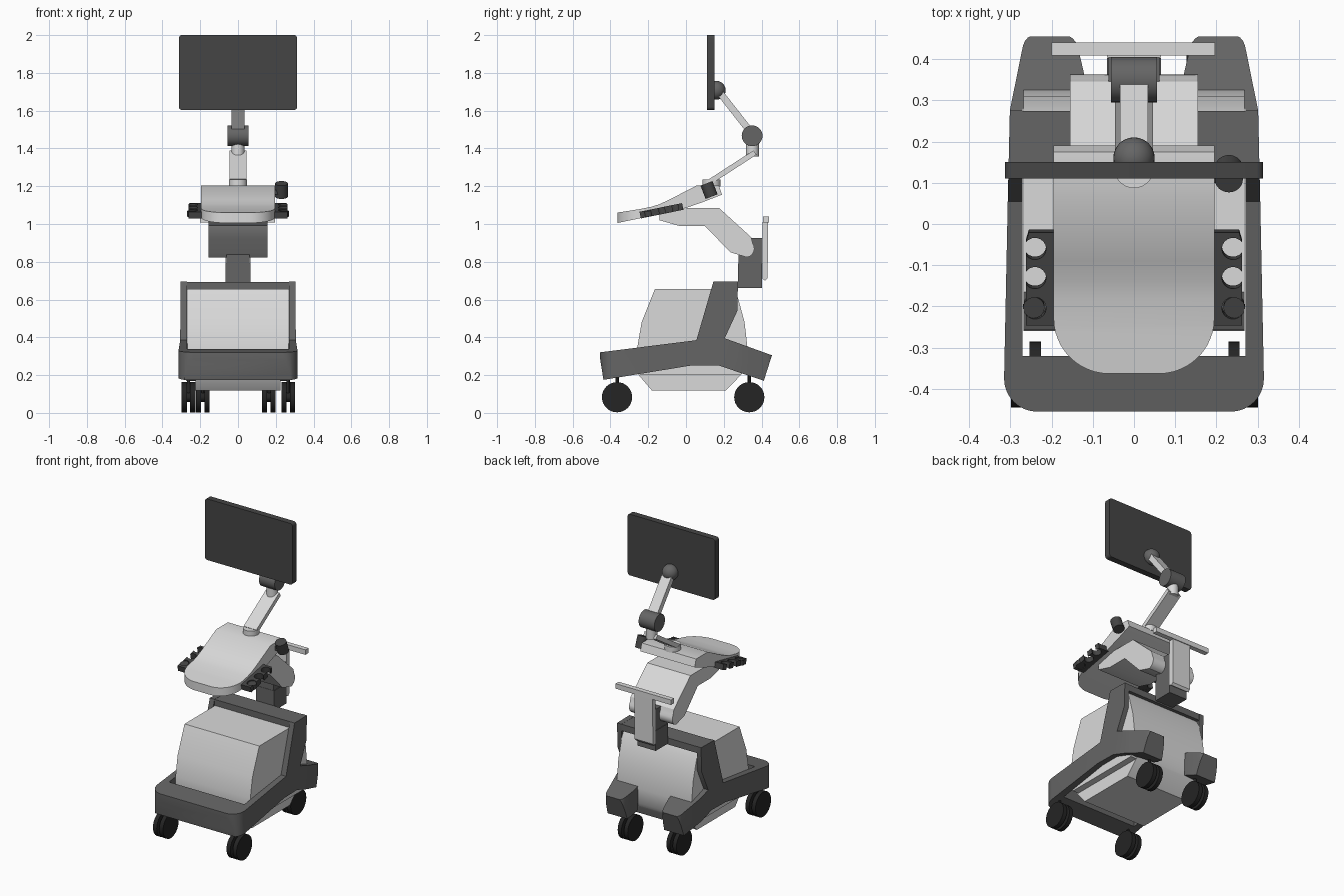
import bpy, bmesh, math
from mathutils import Matrix, Vector

if "Cube" in bpy.data.objects:
    bpy.data.objects.remove(bpy.data.objects["Cube"])


def material(name, v):
    m = bpy.data.materials.new(name)
    m.diffuse_color = (v, v, v, 1)
    m.use_nodes = True
    m.node_tree.nodes["Principled BSDF"].inputs["Base Color"].default_value = m.diffuse_color
    return m


LIGHT = material("light_grey", 0.70)
FRAME = material("frame_grey", 0.13)
DARK = material("charcoal", 0.06)
BLACK = material("rubber_black", 0.018)


def finish(name, bm, mat):
    bmesh.ops.recalc_face_normals(bm, faces=bm.faces)
    me = bpy.data.meshes.new(name)
    bm.to_mesh(me)
    bm.free()
    me.materials.append(mat)
    ob = bpy.data.objects.new(name, me)
    bpy.context.collection.objects.link(ob)
    return ob


def prism(name, pts, axis, lo, hi, mat, matrix=None):
    """Extrude an outline: (y,z) along x, (x,z) along y or (x,y) along z."""
    bm = bmesh.new()
    put = {'x': lambda a, b, h: (h, a, b), 'y': lambda a, b, h: (a, h, b),
           'z': lambda a, b, h: (a, b, h)}[axis]
    rings = [[bm.verts.new(put(a, b, h)) for a, b in pts] for h in (lo, hi)]
    n = len(pts)
    for r in rings:
        bm.faces.new(r)
    for i in range(n):
        j = (i + 1) % n
        bm.faces.new((rings[0][i], rings[0][j], rings[1][j], rings[1][i]))
    if matrix:
        bm.transform(matrix)
    return finish(name, bm, mat)


def box(name, x0, x1, y0, y1, z0, z1, mat):
    return prism(name, [(x0, y0), (x1, y0), (x1, y1), (x0, y1)], 'z', z0, z1, mat)


def cylinder(name, centre, r, length, direction, mat, seg=32):
    bm = bmesh.new()
    bmesh.ops.create_cone(bm, cap_ends=True, segments=seg, radius1=r, radius2=r, depth=length)
    rot = Vector((0, 0, 1)).rotation_difference(Vector(direction)).to_matrix().to_4x4()
    bm.transform(Matrix.Translation(centre) @ rot)
    return finish(name, bm, mat)


def beam(name, p, q, half_width, thick, mat):
    """Straight arm in the y-z plane from p to q."""
    p, q = Vector(p), Vector(q)
    d = (q - p).normalized()
    n = Vector((-d.y, d.x)) * thick / 2
    return prism(name, [p + n, q + n, q - n, p - n], 'x', -half_width, half_width, mat)


def arc(cx, cy, r, a0, a1, n=8):
    return [(cx + r * math.cos(math.radians(a0 + (a1 - a0) * i / n)),
             cy + r * math.sin(math.radians(a0 + (a1 - a0) * i / n))) for i in range(n + 1)]


def mirrored(half):
    return half + [(-x, y) for x, y in reversed(half)]


def intersect(ob, cutter):
    """Keep the volume shared by a side profile and a plan outline."""
    mod = ob.modifiers.new("plan", 'BOOLEAN')
    mod.operation, mod.solver, mod.object = 'INTERSECT', 'EXACT', cutter
    dg = bpy.context.evaluated_depsgraph_get()
    me = bpy.data.meshes.new_from_object(ob.evaluated_get(dg))
    ob.modifiers.clear()
    ob.data = me
    bpy.data.objects.remove(cutter)
    return ob


# Cabinet: bulging upper housing and narrower underside
prism("cabinet", [(-.165, .655), (.25, .655), (.275, .61), (.31, .48), (.326, .34), (.315, .24),
                  (.29, .20), (-.24, .20), (-.26, .24), (-.257, .35), (-.235, .48)],
      'x', -.268, .268, LIGHT)
prism("cabinet_underside", [(-.26, .24), (-.25, .20), (-.18, .118), (.21, .118), (.295, .205), (.31, .24)],
      'x', -.226, .226, LIGHT)

# Bumper frame with side posts and two rear feet
frame = prism("base_frame", [(-.46, .32), (.055, .385), (.145, .695), (.275, .695), (.272, .54),
                             (.205, .395), (.455, .305), (.412, .17), (.17, .252), (.035, .252),
                             (-.437, .175)], 'x', -.4, .4, FRAME)
plan = mirrored(arc(.235, -.375, .08, -90, 0) + [(.306, .06), (.301, .275), (.294, .31)]
                + arc(.235, .425, .035, 10, 90, 4) + arc(.175, .42, .04, 90, 170, 4)
                + [(.12, .36), (.118, .322), (.2, .31), (.27, .28), (.27, -.32)])
intersect(frame, prism("plan", plan, 'z', -.2, 1, FRAME))
box("frame_crossbar", -.272, .272, .147, .274, .652, .694, FRAME)

# Twin-wheel casters
for label, x, y in (("front_left", -.262, -.365), ("front_right", .265, -.365),
                    ("rear_left", -.186, .335), ("rear_right", .163, .335)):
    for k, s in enumerate((-1, 1)):
        cylinder(f"{label}_wheel_{k + 1}", (x + s * .0225, y, .083), .08, .027, (1, 0, 0), BLACK)
    cylinder(label + "_axle", (x, y, .083), .025, .04, (1, 0, 0), BLACK, 16)
    cylinder(label + "_stem", (x, y, .15), .009, .12, (0, 0, 1), BLACK, 12)

# Lift column, rear plate and handle
box("column_lower", -.065, .065, .275, .403, .66, .79, FRAME)
box("column_upper", -.062, .062, .277, .405, .79, .927, FRAME)
prism("rear_plate", [(.404, .71), (.42, .70), (.432, .715), (.435, 1.01), (.404, 1.01)],
      'x', -.065, .065, LIGHT)
box("rear_handle", -.2, .197, .408, .44, 1.008, 1.04, LIGHT)

# Swept arm carrying the console
prism("console_support", [(-.14, 1.085), (.175, 1.085), (.345, .93)] + arc(.315, .87, .047, 35, -80, 6)
      + [(.235, .85), (.10, .99), (-.035, .99), (-.14, 1.02)], 'x', -.155, .155, LIGHT)

# Control console with rounded front
console = prism("console", [(-.365, 1.06), (-.25, 1.078), (-.18, 1.092), (-.14, 1.105), (-.09, 1.128),
                            (.055, 1.203), (.175, 1.203), (.19, 1.155), (.1, 1.12), (0, 1.085),
                            (-.14, 1.052), (-.365, 1.005)], 'x', -.3, .3, LIGHT)
tip = mirrored([(.06 + x, y) for x, y in arc(0, -.228, .135, -90, 0, 12)] + [(.195, .3)])
intersect(console, prism("plan", tip, 'z', .8, 1.5, LIGHT))

# Probe holders: slotted racks on both sides
tilt = Matrix.Translation((0, -.13, 1.07)) @ Matrix.Rotation(math.radians(11.5), 4, 'X')
notches = (-.072, .003, .075)
for label, s in (("left", -1), ("right", 1)):
    pts = [(.185, -.115), (.262, -.115)]
    for v in notches:
        pts += arc(.24, v, .027, 325, 35, 14)
    pts += [(.255, .115), (.185, .115)]
    prism(label + "_holder_rack", [(s * x, y) for x, y in pts], 'z', -.018, .018, DARK, tilt)
    cylinder(label + "_holder_cup", tilt @ Vector((s * .243, notches[0], -.002)), .026, .03,
             (0, -.2, .98), DARK, 24)
cylinder("side_cup", (.23, .122, 1.18), .034, .075, (0, -.36, .93), DARK)
box("cup_bracket", .18, .215, .10, .14, 1.155, 1.18, DARK)

# Articulated monitor arm
cylinder("arm_pivot", (0, .135, 1.217), .048, .036, (0, 0, 1), LIGHT)
beam("lower_arm", (.13, 1.226), (.365, 1.378), .046, .028, LIGHT)
cylinder("elbow_post", (0, .352, 1.40), .034, .085, (0, 0, 1), LIGHT)
cylinder("elbow_hinge", (0, .35, 1.467), .055, .112, (1, 0, 0), FRAME)
beam("upper_arm", (.34, 1.49), (.175, 1.70), .034, .036, LIGHT)
bm = bmesh.new()
bmesh.ops.create_uvsphere(bm, u_segments=32, v_segments=16, radius=.05)
bm.transform(Matrix.Translation((0, .16, 1.708)))
finish("screen_ball_joint", bm, FRAME)

# Monitor with small rounded corners
r = .016
outline = (arc(.297, 1.984, r, 0, 90, 4) + arc(-.297, 1.984, r, 90, 180, 4)
           + arc(-.297, 1.62, r, 180, 270, 4) + arc(.297, 1.62, r, 270, 360, 4))
prism("monitor", outline, 'y', .11, .15, DARK)

# Smooth curved parts, keep real edges sharp
for ob in bpy.context.collection.objects:
    ob.select_set(True)
    bpy.context.view_layer.objects.active = ob
bpy.ops.object.shade_smooth_by_angle(angle=math.radians(30))
